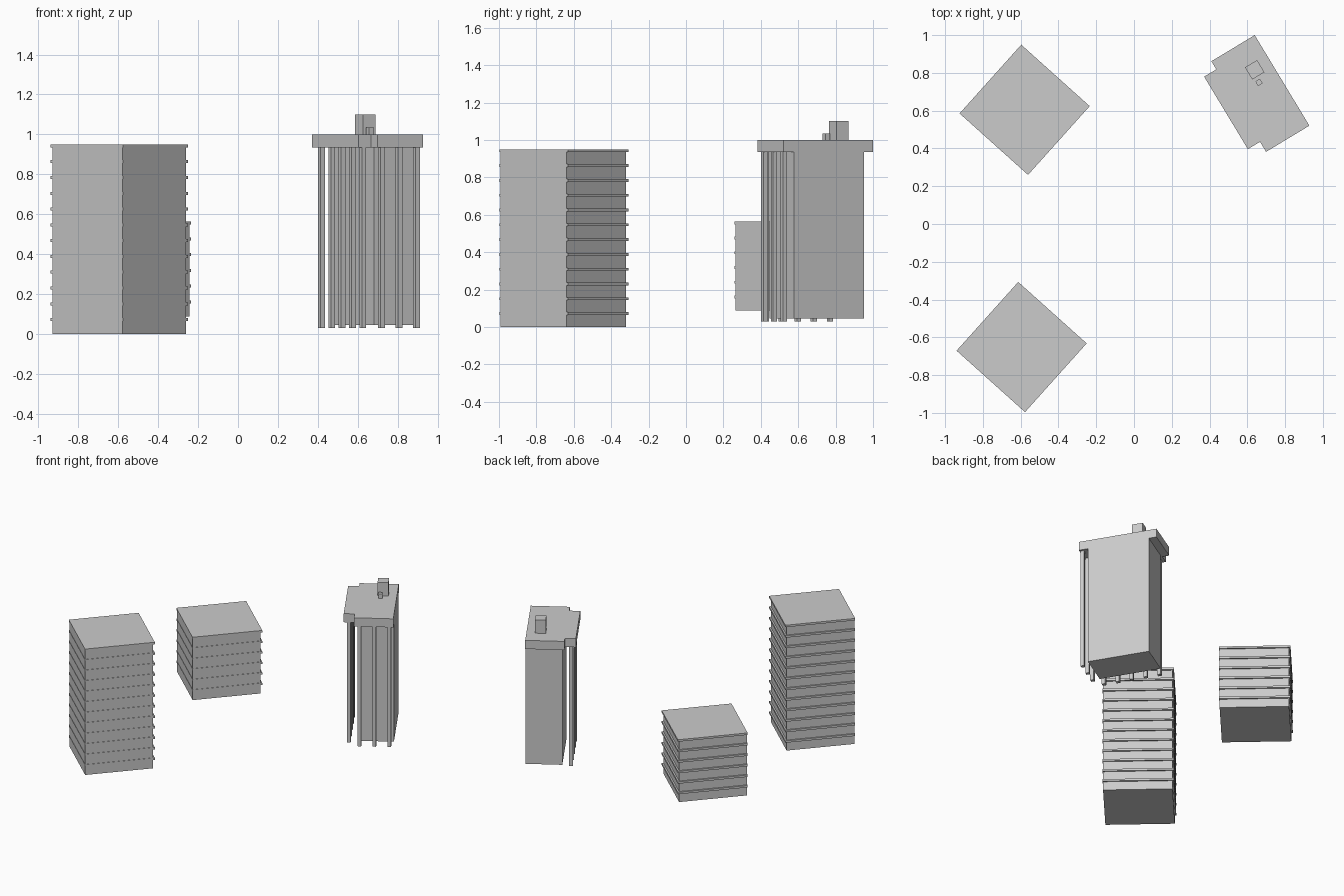
import bpy, bmesh, math
from mathutils import Vector

if "Cube" in bpy.data.objects:
    bpy.data.objects.remove(bpy.data.objects["Cube"])


def prism(name, pts, z0, z1):
    """Vertical extrusion of a plan outline."""
    bm = bmesh.new()
    face = bm.faces.new([bm.verts.new((x, y, z0)) for x, y in pts])
    top = bmesh.ops.extrude_face_region(bm, geom=[face])["geom"]
    for v in top:
        if isinstance(v, bmesh.types.BMVert):
            v.co.z = z1
    bmesh.ops.recalc_face_normals(bm, faces=bm.faces[:])
    me = bpy.data.meshes.new(name)
    bm.to_mesh(me)
    bm.free()
    ob = bpy.data.objects.new(name, me)
    bpy.context.collection.objects.link(ob)
    return ob


def rect(a0, a1, b0, b1):
    return [(a0, b0), (a1, b0), (a1, b1), (a0, b1)]


def place(pts, origin, a, b):
    """Plan points from a building's own axes to world."""
    return [tuple(Vector(origin) + p * Vector(a) + q * Vector(b)) for p, q in pts]


# Two office blocks: stacked storeys, each capped by a slightly wider floor slab
ang = math.radians(48.1)
A = (math.cos(ang), math.sin(ang))
B = (-A[1], A[0])
FLOOR, SLAB = 0.0791, 0.015


def office(name, corner, base, floors):
    for i in range(floors):
        z = base + i * FLOOR
        prism(f"{name}_storey_{i + 1}",
              place(rect(0.002, 0.478, 0.003, 0.477), corner, A, B), z, z + FLOOR - SLAB)
        prism(f"{name}_slab_{i + 1}",
              place(rect(0, 0.489, 0, 0.487), corner, A, B), z + FLOOR - SLAB, z + FLOOR)


office("tall_block", (-0.577, -0.996), 0.0, 12)
office("short_block", (-0.561, 0.26), 0.088, 6)

# Tower: u runs along the long side, w across it, from the rear corner
P0, U, W = (0.639, 1.0), (0.517, -0.856), (-0.856, -0.517)


def tower(name, pts, z0, z1):
    return prism(name, place(pts, P0, U, W), z0, z1)


def square(u, w, s):
    return rect(u - s / 2, u + s / 2, w - s / 2, w + s / 2)


tower("tower_body", rect(0.055, 0.495, 0.0, 0.25), 0.045, 0.935)
tower("tower_roof", [(0, 0), (0.56, 0), (0.56, 0.268), (0.498, 0.268), (0.498, 0.343),
                     (0.05, 0.343), (0.05, 0.268), (0, 0.268)], 0.935, 1.0)

# Free-standing columns along the long and short facades
for i in range(5):
    tower(f"long_side_column_{i + 1}", square(0.083 + 0.1 * i, 0.308, 0.025), 0.03, 0.935)
for i in range(3):
    tower(f"short_side_column_{i + 1}", square(0.54, 0.028 + 0.102 * i, 0.025), 0.03, 0.935)

# Rooftop plant rooms
tower("roof_plant_room", square(0.157, 0.095, 0.075), 1.0, 1.1)
tower("roof_vent", square(0.226, 0.11, 0.028), 1.0, 1.035)
